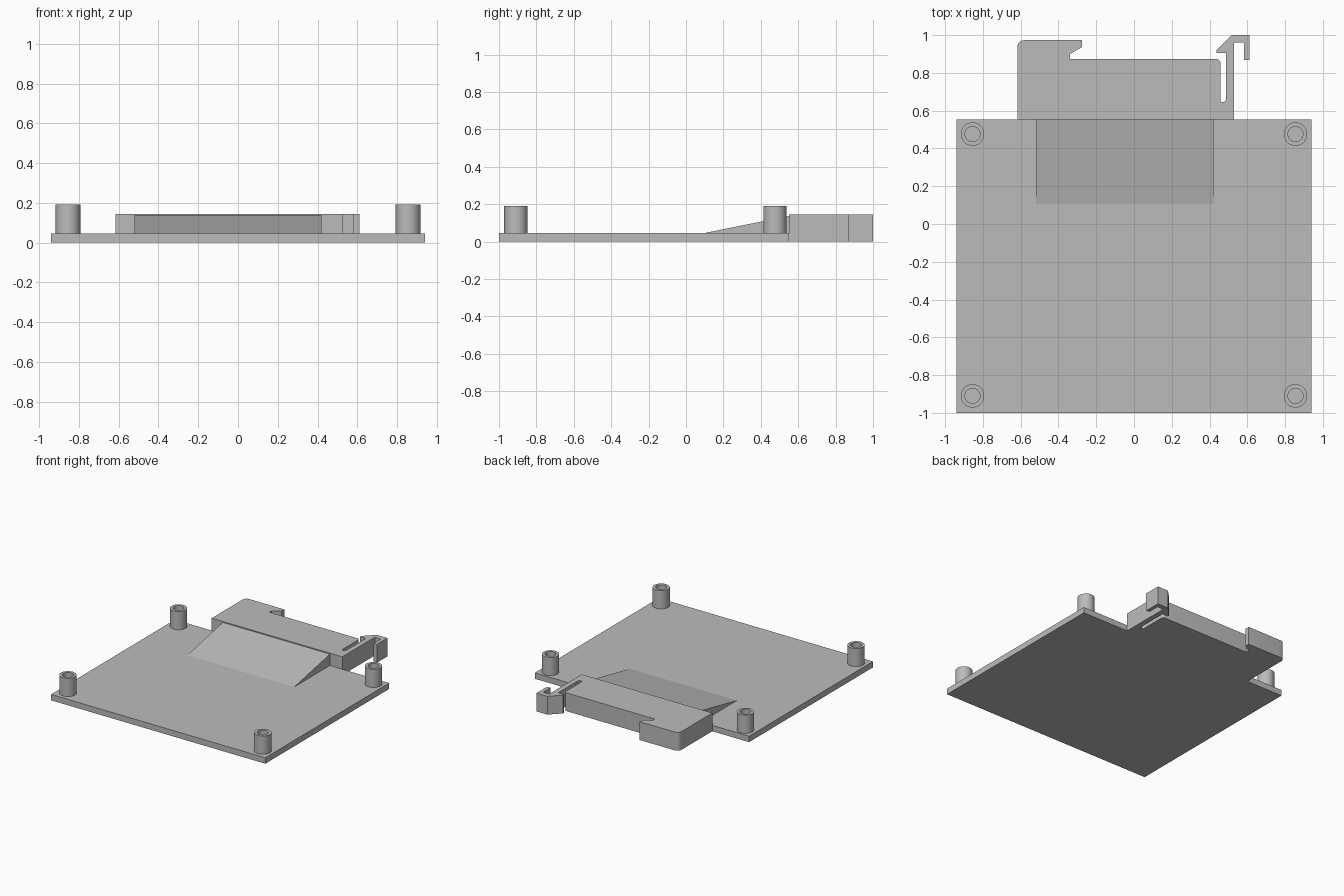
import bpy, bmesh
from math import sin, cos, pi, radians
from mathutils import Vector

cube = bpy.data.objects.get("Cube")
if cube:
    bpy.data.objects.remove(cube, do_unlink=True)

grey = bpy.data.materials.new("plain grey")
grey.use_nodes = True
colour = (0.5, 0.5, 0.5, 1)
grey.diffuse_color = colour
grey.node_tree.nodes["Principled BSDF"].inputs["Base Color"].default_value = colour

PLATE_TOP = 0.047
BACK = 0.552


def finish(name, bm, smooth=False):
    bmesh.ops.recalc_face_normals(bm, faces=bm.faces)
    mesh = bpy.data.meshes.new(name)
    bm.to_mesh(mesh)
    bm.free()
    mesh.materials.append(grey)
    obj = bpy.data.objects.new(name, mesh)
    bpy.context.collection.objects.link(obj)
    if smooth:
        bpy.ops.object.select_all(action="DESELECT")
        obj.select_set(True)
        bpy.context.view_layer.objects.active = obj
        bpy.ops.object.shade_smooth_by_angle(angle=radians(30))
    return obj


def prism(name, points, direction, smooth=False):
    """Solid made by sweeping a closed 3D outline along a direction."""
    bm = bmesh.new()
    face = bm.faces.new([bm.verts.new(p) for p in points])
    swept = bmesh.ops.extrude_face_region(bm, geom=[face], use_keep_orig=True)
    moved = [g for g in swept["geom"] if isinstance(g, bmesh.types.BMVert)]
    bmesh.ops.translate(bm, verts=moved, vec=Vector(direction))
    return finish(name, bm, smooth)


def arc(cx, cy, r, start, end, steps=6):
    angles = [radians(start + (end - start) * i / steps) for i in range(steps + 1)]
    return [(cx + r * cos(a), cy + r * sin(a)) for a in angles]


# Base plate
prism("base_plate", [(x, y, 0) for x, y in
      [(-0.94, -1), (0.94, -1), (0.94, BACK), (-0.94, BACK)]], (0, 0, PLATE_TOP))

# Sloped brace behind the clip
prism("ramp", [(-0.52, y, z) for y, z in
      [(0.105, 0.02), (0.105, PLATE_TOP), (BACK, 0.137), (BACK, 0.02)]], (0.94, 0, 0))

# Rail clip: fixed hook, body, slot and springy latch arm in one outline
outline = [(-0.617, BACK)]
outline += arc(-0.582, 0.938, 0.035, 180, 90)
outline += [(-0.275, 0.973), (-0.275, 0.937), (-0.338, 0.9), (-0.338, 0.873)]
outline += arc(0.437, 0.853, 0.02, 90, 0)
outline += arc(0.472, 0.66, 0.015, 180, 360)
outline += [(0.487, 0.905), (0.437, 0.905), (0.437, 0.92), (0.516, 1), (0.612, 1),
            (0.612, 0.868), (0.582, 0.868), (0.582, 0.96), (0.529, 0.96), (0.529, BACK)]
prism("rail_clip", [(x, y, 0) for x, y in outline], (0, 0, 0.145), smooth=True)


# Hollow mounting posts
def post(name, x, y, outer=0.062, inner=0.04, top=0.191, sides=40):
    bm = bmesh.new()
    profile = [(outer, PLATE_TOP), (outer, top), (inner, top), (inner, PLATE_TOP)]
    rings = [[bm.verts.new((x + r * cos(2 * pi * i / sides),
                            y + r * sin(2 * pi * i / sides), z))
              for i in range(sides)] for r, z in profile]
    for a, b in zip(rings, rings[1:] + rings[:1]):
        for i in range(sides):
            j = (i + 1) % sides
            bm.faces.new((a[i], a[j], b[j], b[i]))
    finish(name, bm, smooth=True)


for side, x in (("right", -0.855), ("left", 0.855)):
    for end, y in (("front", -0.91), ("back", 0.476)):
        post(f"{end}_{side}_post", x, y)
